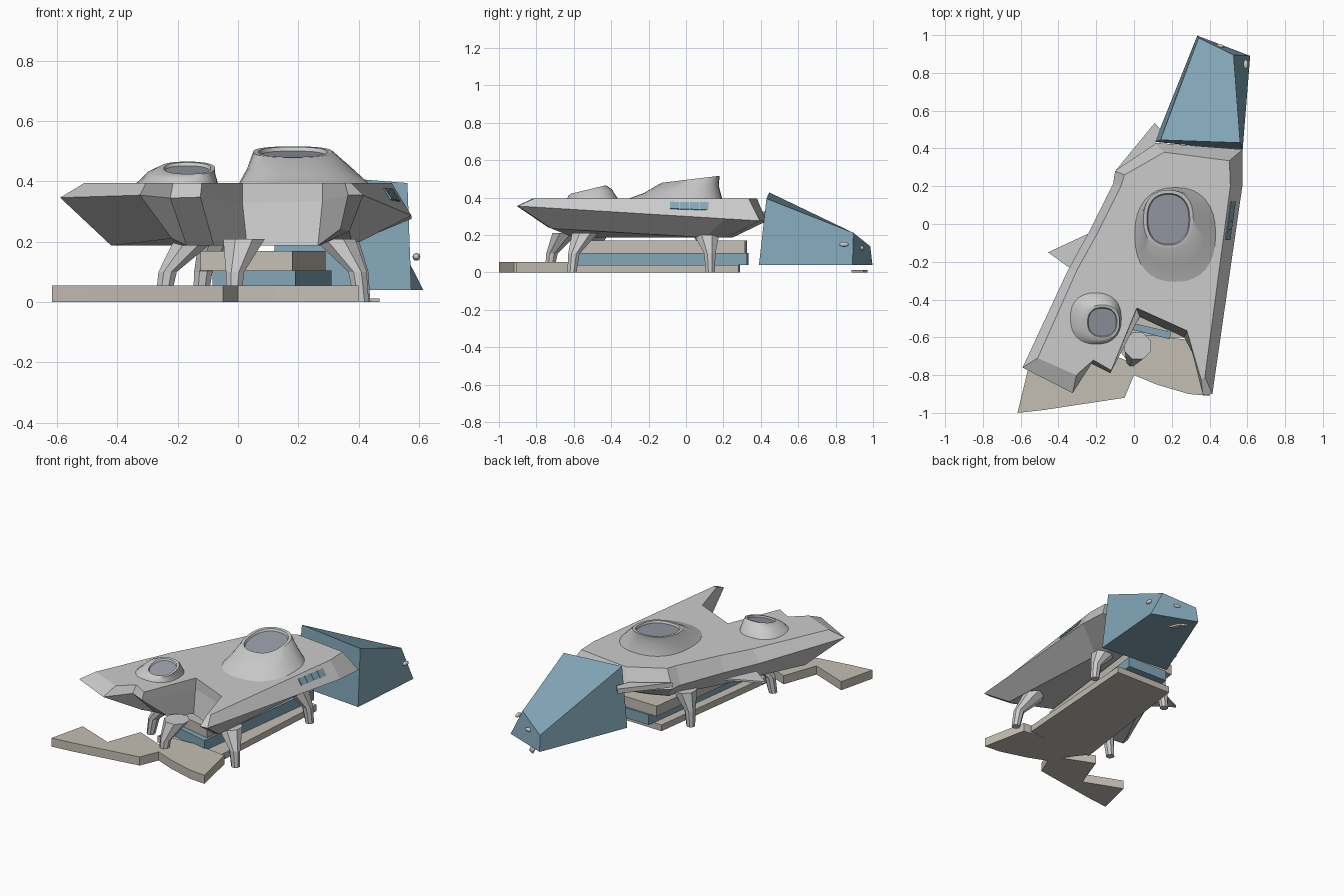
import bpy, bmesh, math
from mathutils import Vector

if "Cube" in bpy.data.objects:
    bpy.data.objects.remove(bpy.data.objects["Cube"])


def material(name, rgb):
    m = bpy.data.materials.new(name)
    m.diffuse_color = (*rgb, 1)
    m.use_nodes = True
    m.node_tree.nodes["Principled BSDF"].inputs["Base Color"].default_value = m.diffuse_color
    return m


BLUE = material("blue_panel", (0.22, 0.38, 0.47))
BEIGE = material("beige_stone", (0.55, 0.52, 0.46))
GLASS = material("dark_glass", (0.32, 0.34, 0.39))


def loft(name, rings, mat=None, cap_start=True, cap_end=True, smooth=False):
    """Skin a stack of equally long point rings, with optional caps."""
    bm = bmesh.new()
    vs = [[bm.verts.new(p) for p in ring] for ring in rings]
    n = len(rings[0])
    for a, b in zip(vs, vs[1:]):
        for i in range(n):
            j = (i + 1) % n
            bm.faces.new((a[i], a[j], b[j], b[i]))
    if cap_start:
        bm.faces.new(vs[0][::-1])
    if cap_end:
        bm.faces.new(vs[-1])
    bmesh.ops.recalc_face_normals(bm, faces=bm.faces)
    me = bpy.data.meshes.new(name)
    bm.to_mesh(me)
    bm.free()
    ob = bpy.data.objects.new(name, me)
    bpy.context.collection.objects.link(ob)
    if mat:
        me.materials.append(mat)
    if smooth:
        bpy.ops.object.select_all(action='DESELECT')
        ob.select_set(True)
        bpy.context.view_layer.objects.active = ob
        bpy.ops.object.shade_smooth_by_angle(angle=math.radians(35))
    return ob


def slab(name, pts, z0, z1, mat=None):
    return loft(name, [[(x, y, z) for x, y in pts] for z in (z0, z1)], mat)


# Hull: each station is widest edge, roof edge, belly edge (x, y pairs)
hull = [
    (.575, .395, .505, .335, .36, .22), (.575, .21, .51, .20, .38, .10),
    (.415, -.90, .375, -.81, .37, -.72), (.365, -.905, .355, -.82, .34, -.74),
    (.28, -.57, .28, -.565, .265, -.60), (.015, -.45, .015, -.445, .03, -.49),
    (-.125, -.79, -.12, -.775, -.08, -.60), (-.225, -.74, -.215, -.72, -.17, -.60),
    (-.325, -.895, -.305, -.80, -.22, -.66), (-.59, -.76, -.51, -.71, -.42, -.60),
    (-.35, -.245, -.30, -.24, -.25, -.25), (-.24, -.045, -.20, -.06, -.15, -.05),
    (-.11, .215, -.07, .20, -.03, .15), (-.10, .28, -.05, .26, -.02, .20),
    (.11, .43, .16, .38, .10, .25)]
belly = [(h[4], h[5], .187 + max(0, -h[5] - .6) * .4) for h in hull]
edge = [(h[0], h[1], .30 - .061 * h[1]) for h in hull]
roof = [(h[2], h[3], .395) for h in hull]
loft("hull", [belly, edge, roof])

# Side fins at the left flank
slab("rear_fin", [(-.10, .28), (.11, .42), (.14, .50), (.11, .535)], .295, .325)
slab("left_fin", [(-.455, -.15), (-.33, -.24), (-.24, -.05)], .25, .262)


# Domes with a recessed, tilted window
def oval(cx, cy, rx, ry, z, tilt, n=32, p=0.85):
    ring = []
    for i in range(n):
        t = 2 * math.pi * i / n
        c, s = math.cos(t), math.sin(t)
        x = rx * math.copysign(abs(c) ** p, c)
        y = ry * math.copysign(abs(s) ** p, s)
        ring.append((cx + x, cy + y, z + tilt * y))
    return ring


def dome(name, base, middle, top, rim=.018):
    cx, cy, rx, ry, z, t = top
    inner = (cx, cy, rx - rim, ry - rim, z, t)
    sunk = (cx, cy, rx - rim * 1.3, ry - rim * 1.3, z - rim * .7, t)
    loft(name, [oval(*r) for r in (base, middle, top, inner, sunk)],
         cap_start=False, cap_end=False, smooth=True)
    ring = oval(*sunk)
    loft(name + "_window", [[(x, y, q - .004) for x, y, q in ring], ring], GLASS)


dome("main_dome", (.22, -.065, .22, .26, .388, 0), (.203, -.025, .172, .20, .445, .10),
     (.182, .025, .132, .155, .498, .12))
dome("small_dome", (-.205, -.50, .14, .14, .388, 0), (-.188, -.512, .112, .115, .428, .15),
     (-.168, -.52, .092, .092, .444, .24), .014)


# Window strip on the right flank, laid on the slope between roof and widest edge
def flank(y, f, out):
    t = (.2 - y) / 1.05
    a = Vector((.51 - .135 * t, y, .395))
    b = Vector((.575 - .16 * t, y, .30 - .061 * y))
    return a.lerp(b, f) + Vector((out, 0, out * .6))


for i in range(4):
    y0 = -.085 + i * .052
    loft(f"flank_window_{i}", [[flank(y0, .2, o), flank(y0 + .05, .2, o),
                                flank(y0 + .05, .6, o), flank(y0, .6, o)]
                               for o in (-.006, .002)], BLUE)


# Legs: octagonal, straight shin then flaring to the belly
def leg(name, foot, top):
    def ring(x, y, z, r):
        return [(x + r * math.cos(math.pi * (i + .5) / 4),
                 y + r * math.sin(math.pi * (i + .5) / 4), z) for i in range(8)]
    f, t = Vector(foot), Vector(top)
    knee = f.lerp(t, .15)
    loft(name, [ring(*f, 0, .026), ring(*knee, .10, .033), ring(*t, .21, .075)])


for name, foot, top in [
        ("front_left_leg", (-.25, -.52), (-.14, -.48)),
        ("front_middle_leg", (-.015, -.73), (.02, -.645)),
        ("front_right_leg", (.41, -.61), (.32, -.54)),
        ("rear_left_leg", (-.125, .13), (-.06, .10)),
        ("rear_right_leg", (.415, .13), (.33, .11))]:
    leg(name, foot, top)

# Stacked slabs under the hull
slab("base_slab", [(.30, -.60), (-.15, -.60), (-.03, .29), (.36, .28)], 0, .04, BEIGE)
slab("blue_slab", [(.19, -.61), (-.085, -.54), (.03, .335), (.31, .325)], .04, .105, BLUE)
slab("upper_slab", [(.18, -.57), (-.125, -.50), (-.02, .325), (.29, .315)], .105, .17, BEIGE)

# Zigzag terrace in front
slab("front_terrace", [
    (-.617, -1.0), (-.48, -.985), (-.05, -.92), (0, -.80), (.12, -.85), (.29, -.90),
    (.40, -.91), (.34, -.62), (.10, -.59), (-.13, -.60), (-.035, -.725),
    (-.24, -.64), (-.32, -.86), (-.56, -.765)], 0, .055, BEIGE)

# Blue wedge building at the back
loft("blue_wedge", [
    [(.11, .435, .04), (.575, .39, .04), (.615, .89, .04), (.335, .997, .04)],
    [(.14, .445, .428), (.562, .43, .395), (.527, .895, .212), (.342, .985, .14)]], BLUE)
slab("rear_step", [(.40, .97), (.43, .90), (.47, .885), (.44, .95)], 0, .012, BEIGE)

# Small lamps on the wedge
for i, loc in enumerate([(.592, .845, .15), (.45, .94, .13)]):
    bpy.ops.mesh.primitive_uv_sphere_add(segments=12, ring_count=8, radius=.016, location=loc)
    lamp = bpy.context.object
    lamp.name = f"wedge_lamp_{i}"
    lamp.scale = (.8, 1.6, .8) if i == 0 else (1.6, .8, .8)
    bpy.ops.object.shade_smooth_by_angle()
